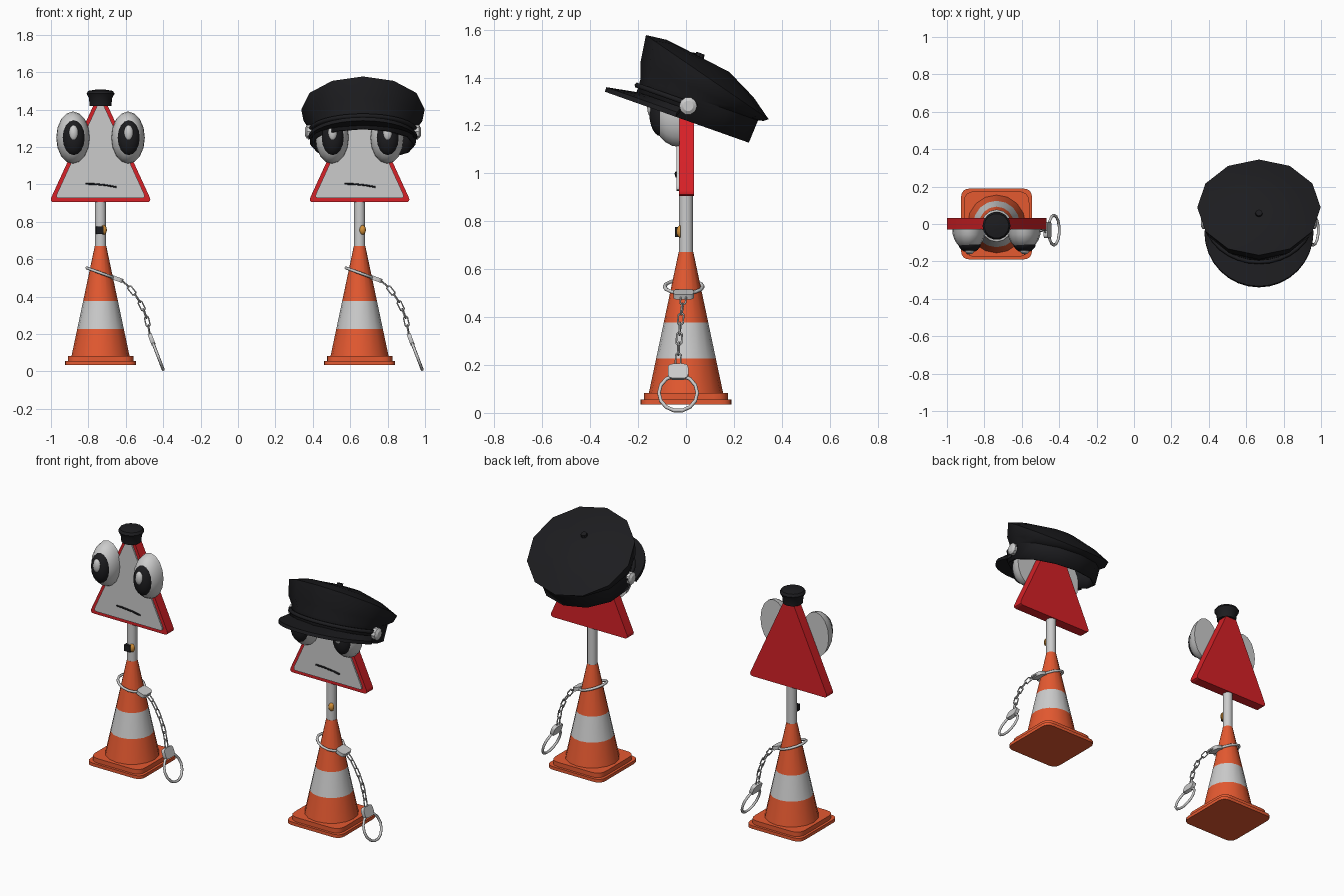
import bpy, bmesh
from math import sin, cos, pi, radians
from mathutils import Matrix, Vector

if "Cube" in bpy.data.objects:
    bpy.data.objects.remove(bpy.data.objects["Cube"])

T = Matrix.Translation


def material(name, rgb):
    m = bpy.data.materials.new(name)
    m.diffuse_color = (*rgb, 1)
    m.use_nodes = True
    m.node_tree.nodes["Principled BSDF"].inputs["Base Color"].default_value = m.diffuse_color
    return m


ORANGE = material("cone_orange", (0.78, 0.10, 0.03))
RED = material("sign_red", (0.68, 0.015, 0.02))
BLACK = material("black", (0.012, 0.012, 0.014))
GOLD = material("badge_gold", (0.65, 0.28, 0.04))


def place(name, data, mat, matrix):
    ob = bpy.data.objects.new(name, data)
    bpy.context.collection.objects.link(ob)
    ob.matrix_world = matrix
    if mat:
        data.materials.append(mat)
    return ob


def loft(name, rings, mat=None, matrix=Matrix(), cap_start=True, cap_end=True):
    """Skin a list of equal-length point rings."""
    bm = bmesh.new()
    vs = [[bm.verts.new(p) for p in r] for r in rings]
    n = len(vs[0])
    for a, b in zip(vs, vs[1:]):
        for i in range(n):
            j = (i + 1) % n
            bm.faces.new((a[i], a[j], b[j], b[i]))
    if cap_start:
        bm.faces.new(vs[0][::-1])
    if cap_end:
        bm.faces.new(vs[-1])
    bmesh.ops.recalc_face_normals(bm, faces=bm.faces)
    me = bpy.data.meshes.new(name)
    bm.to_mesh(me)
    bm.free()
    return place(name, me, mat, matrix)


def circle(rx, ry, n):
    return [(rx * cos(2 * pi * i / n), ry * sin(2 * pi * i / n)) for i in range(n)]


def lathe(name, profile, n, mat=None, matrix=Matrix()):
    rings = [[(x, y, z) for x, y in circle(r, r, n)] for r, z in profile]
    return loft(name, rings, mat, matrix)


def rounded(corners, r, steps=4):
    """Polygon outline with rounded corners."""
    out, n = [], len(corners)
    for i in range(n):
        c = Vector(corners[i])
        a = c + (Vector(corners[i - 1]) - c).normalized() * r
        b = c + (Vector(corners[(i + 1) % n]) - c).normalized() * r
        for k in range(steps + 1):
            t = k / steps
            out.append(a * (1 - t) ** 2 + c * 2 * t * (1 - t) + b * t * t)
    return out


def rect(w, h):
    return [(-w, -h), (w, -h), (w, h), (-w, h)]


def prism(name, outline, lo, hi, mat=None, matrix=Matrix()):
    return loft(name, [[(x, y, z) for x, y in outline] for z in (lo, hi)], mat, matrix)


def dome(name, centre, rx, ry, rz, mat=None):
    """Half ellipsoid bulging towards -y."""
    prof = [(max(cos(a * pi / 12), 0.002), sin(a * pi / 12)) for a in range(7)]
    m = T(centre) @ Matrix.Rotation(pi / 2, 4, 'X') @ Matrix.Diagonal((rx, rz, ry, 1))
    return lathe(name, prof, 16, mat, m)


def tube(name, pts, r, cyclic=False, mat=None, matrix=Matrix()):
    cu = bpy.data.curves.new(name, 'CURVE')
    cu.dimensions = '3D'
    cu.bevel_depth, cu.bevel_resolution, cu.use_fill_caps = r, 1, True
    sp = cu.splines.new('POLY')
    sp.points.add(len(pts) - 1)
    for p, q in zip(sp.points, pts):
        p.co = (*q, 1)
    sp.use_cyclic_u = cyclic
    return place(name, cu, mat, matrix)


def cuff(name, matrix):
    # ring in the local yz plane, lock plate on the local +z side
    tube(name + "_ring", [(0, y, z) for y, z in circle(0.08, 0.08, 14)], 0.008, True, None, matrix)
    side = matrix @ Matrix.Rotation(pi / 2, 4, 'Y') @ T((-0.095, 0, 0))
    prism(name + "_lock", rounded(rect(0.032, 0.043), 0.022), -0.011, 0.011, None, side)


def handcuffs(tag, cx):
    cuff("upper_cuff" + tag, T((cx, -0.01, 0.527)) @ Matrix.Rotation(radians(110), 4, 'Y'))
    cuff("lower_cuff" + tag, T((cx + 0.307, -0.033, 0.083)) @ Matrix.Rotation(radians(-21), 4, 'Y'))
    path = [Vector(p) for p in ((0.112, -0.01, 0.487), (0.15, -0.014, 0.455), (0.184, -0.02, 0.412),
                                (0.21, -0.024, 0.372), (0.23, -0.027, 0.33), (0.245, -0.03, 0.29),
                                (0.255, -0.032, 0.245), (0.263, -0.033, 0.2))]
    link = [(x, 0, z + (0.016 if z > 0 else -0.016)) for x, z in
            [(0.012 * cos(pi * (i + .5) / 4), 0.012 * sin(pi * (i + .5) / 4)) for i in range(8)]]
    for i, (a, b) in enumerate(zip(path, path[1:])):
        q = (b - a).to_track_quat('Z', 'Y').to_matrix().to_4x4()
        m = T(Vector((cx, 0, 0)) + (a + b) / 2) @ q @ Matrix.Rotation(pi / 2 * (i % 2), 4, 'Z')
        tube(f"chain_link{tag}_{i}", link, 0.004, True, None, m)


def figure(tag, cx):
    at = T((cx, 0, 0))
    # cone and foot
    prism("foot_plate" + tag, rounded(rect(0.19, 0.19), 0.05), 0.035, 0.055, ORANGE, at)
    prism("foot_step" + tag, rounded(rect(0.175, 0.175), 0.06), 0.055, 0.083, ORANGE, at)
    rad = lambda z: 0.155 - (z - 0.083) / 0.587 * 0.124
    for part, lo, hi, mat in (("cone_bottom", 0.083, 0.228, ORANGE), ("cone_band", 0.228, 0.377, None),
                              ("cone_top", 0.377, 0.672, ORANGE)):
        lathe(part + tag, [(rad(lo), lo), (rad(hi), hi)], 16, mat, at)
    lathe("pole" + tag, [(0.03, 0.66), (0.03, 0.93)], 12, None, at)
    # triangular sign; local xy becomes xz, local z points to the front
    up = at @ Matrix.Rotation(pi / 2, 4, 'X')
    prism("sign_board" + tag, rounded([(-0.275, 0.905), (0.275, 0.905), (0, 1.505)], 0.03),
          -0.033, 0.03, RED, up)
    prism("sign_face" + tag, rounded([(-0.243, 0.927), (0.243, 0.927), (0, 1.46)], 0.025),
          0.02, 0.039, None, up)
    tube("mouth" + tag, [(cx - 0.08, -0.04, 1.003), (cx - 0.03, -0.042, 1.002),
                         (cx + 0.03, -0.042, 0.996), (cx + 0.085, -0.04, 0.986)], 0.005, False, BLACK)
    # eyes
    for s, side in ((-1, "_left"), (1, "_right")):
        x = cx + s * 0.147
        dome("eyeball" + side + tag, (x, -0.028, 1.25), 0.09, 0.112, 0.14)
        dome("pupil" + side + tag, (x + 0.003, -0.105, 1.25), 0.06, 0.048, 0.095, BLACK)
        dome("eye_glint" + side + tag, (x + 0.003, -0.142, 1.275), 0.025, 0.02, 0.042)
    dome("pole_badge" + tag, (cx + 0.016, -0.022, 0.757), 0.018, 0.018, 0.026, GOLD)
    handcuffs(tag, cx)


figure("_a", -0.735)
figure("_b", 0.65)

# extras of the first figure: small flared cap and box on the pole
lathe("small_cap", [(0.058, 1.42), (0.062, 1.462), (0.075, 1.485), (0.066, 1.5), (0.02, 1.508)], 14,
      BLACK, T((-0.735, -0.01, 0)))
prism("pole_box", rect(0.02, 0.02), 0.022, 0.045, BLACK,
      T((-0.74, 0, 0.755)) @ Matrix.Rotation(pi / 2, 4, 'X'))

# big peaked cap of the second figure, tilted back
HAT = T((0.668, 0.022, 1.213)) @ Matrix.Rotation(radians(-19.5), 4, 'X')
sections = ((0.282, 0.255, 0, 0), (0.286, 0.26, 0.10, 0), (0.318, 0.283, 0.135, -0.1),
            (0.33, 0.30, 0.20, -0.267), (0.23, 0.21, 0.238, -0.25), (0.09, 0.08, 0.262, -0.14))
hat = loft("cap_crown", [[(x, y, w + k * y) for x, y in circle(rx, ry, 12)] for rx, ry, w, k in sections],
           BLACK, HAT, cap_start=False)
wall = hat.modifiers.new("wall", 'SOLIDIFY')
wall.thickness = 0.012
# visor: crescent swept round the front of the band
rings = []
for i in range(17):
    t = pi * i / 16
    ox, oy = 0.292 * cos(t), -0.07 - 0.313 * sin(t)
    ix, iy = 0.27 * cos(t), -0.06 - 0.185 * sin(t)
    rings.append([(ox, oy, 0.0), (ox, oy, 0.02), (ix, iy, 0.045), (ix, iy, 0.02)])
loft("cap_visor", rings, BLACK, HAT)
strap = [(0.288 * cos(pi * i / 16), -0.264 * sin(pi * i / 16), 0.07) for i in range(17)]
tube("cap_strap", strap, 0.012, False, BLACK, HAT)
lathe("cap_top_button", [(0.022, 0.26), (0.018, 0.285)], 8, BLACK, HAT @ T((0, -0.06, 0)))
for s, side in ((-1, "_left"), (1, "_right")):
    lathe("strap_button" + side, [(0.037, -0.012), (0.037, 0.012), (0.022, 0.022)], 10, None,
          HAT @ T((s * 0.288, -0.035, 0.06)) @ Matrix.Rotation(s * pi / 2, 4, 'Y'))

# smooth shading with sharp edges kept
for ob in bpy.context.scene.objects:
    if ob.type == 'MESH':
        ob.select_set(True)
        bpy.context.view_layer.objects.active = ob
bpy.ops.object.shade_smooth_by_angle(angle=radians(35))
